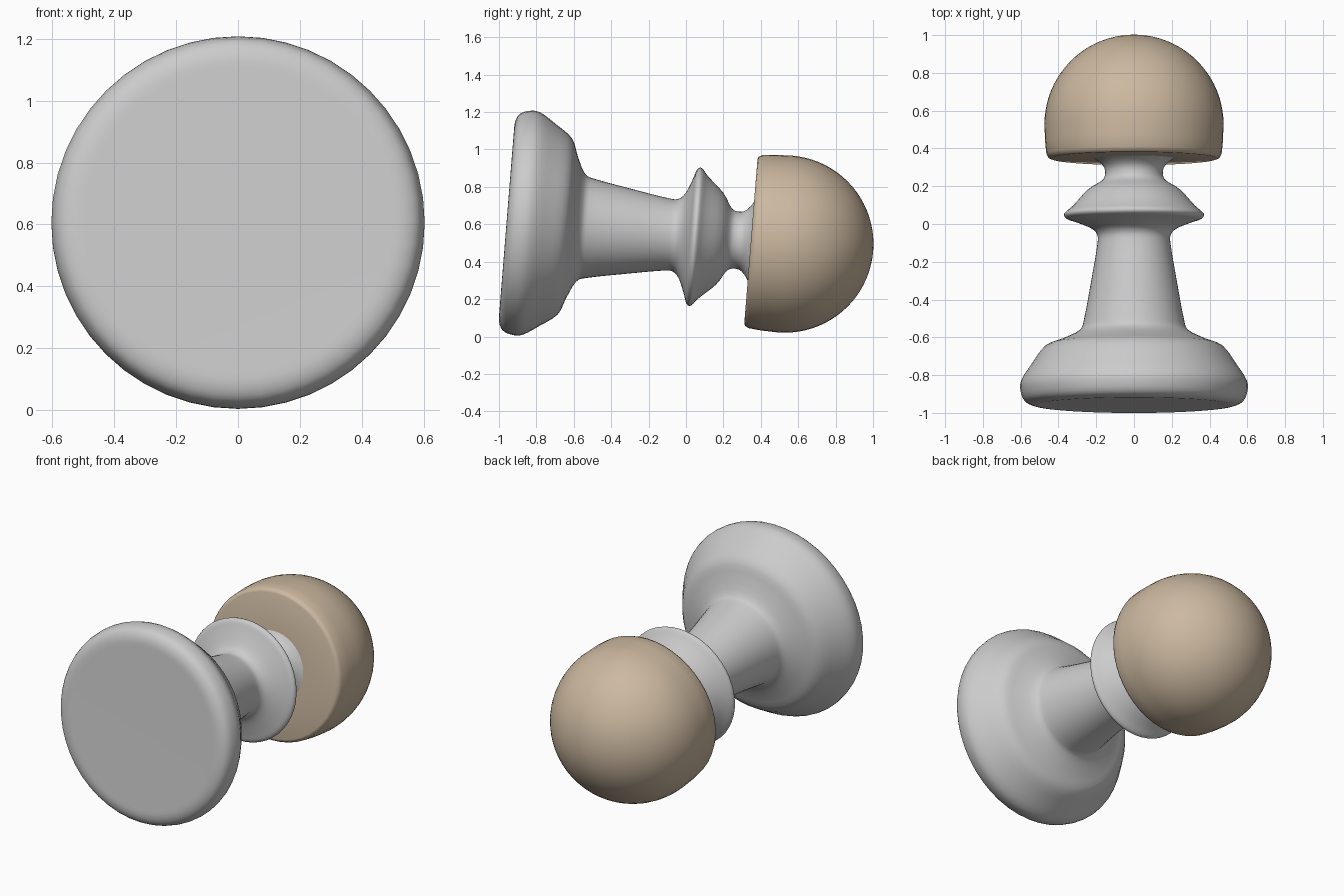
import bpy, bmesh, math
from mathutils import Matrix

if "Cube" in bpy.data.objects:
    bpy.data.objects.remove(bpy.data.objects["Cube"])

TILT = math.radians(4.6)
SEG = 48
# local z is the turning axis: tip it onto +y, drooping slightly toward the head
PLACE = Matrix.Translation((0, 0, 0.537)) @ Matrix.Rotation(-math.pi / 2 - TILT, 4, 'X')


def smooth_profile(pts, steps=3):
    # Catmull-Rom through the profile points
    out = []
    for i in range(len(pts) - 1):
        p0, p1, p2, p3 = pts[max(i - 1, 0)], pts[i], pts[i + 1], pts[min(i + 2, len(pts) - 1)]
        for k in range(steps):
            t = k / steps
            out.append(tuple(0.5 * (2 * b + (c - a) * t + (2 * a - 5 * b + 4 * c - d) * t * t
                                    + (3 * b - a - 3 * c + d) * t ** 3)
                             for a, b, c, d in zip(p0, p1, p2, p3)))
    return out + [pts[-1]]


def lathe(name, profile, color=None):
    # profile: (distance along axis, radius); both ends closed to the axis
    bm = bmesh.new()
    rings = []
    for s, r in profile:
        rings.append([bm.verts.new((r * math.cos(2 * math.pi * i / SEG),
                                    r * math.sin(2 * math.pi * i / SEG), s)) for i in range(SEG)])
    for a, b in zip(rings, rings[1:]):
        for i in range(SEG):
            j = (i + 1) % SEG
            bm.faces.new((a[i], a[j], b[j], b[i]))
    bm.faces.new(rings[0][::-1])
    bm.faces.new(rings[-1])
    bmesh.ops.recalc_face_normals(bm, faces=bm.faces)
    bm.transform(PLACE)
    me = bpy.data.meshes.new(name)
    bm.to_mesh(me)
    bm.free()
    ob = bpy.data.objects.new(name, me)
    bpy.context.collection.objects.link(ob)
    if color:
        mat = bpy.data.materials.new(name + "_color")
        mat.diffuse_color = color
        mat.use_nodes = True
        mat.node_tree.nodes["Principled BSDF"].inputs["Base Color"].default_value = mat.diffuse_color
        me.materials.append(mat)
    bpy.ops.object.select_all(action='DESELECT')
    ob.select_set(True)
    bpy.context.view_layer.objects.active = ob
    bpy.ops.object.shade_smooth_by_angle(angle=math.radians(45))
    return ob


# flared foot, tapering stem, collar and neck in one turning
lathe("turned_body", smooth_profile([
    (-0.962, 0.48), (-0.96, 0.535), (-0.938, 0.58), (-0.89, 0.600), (-0.83, 0.597),
    (-0.74, 0.54), (-0.65, 0.473), (-0.613, 0.385), (-0.565, 0.289), (-0.503, 0.264),
    (-0.31, 0.228), (-0.116, 0.195), (-0.056, 0.195), (-0.019, 0.232), (0.015, 0.315),
    (0.031, 0.360), (0.056, 0.369), (0.095, 0.325), (0.181, 0.246), (0.227, 0.174),
    (0.258, 0.154), (0.298, 0.157), (0.331, 0.185), (0.358, 0.23)]))

# domed head with a flat underside and rounded rim
C, R = 0.53, 0.474
dome = [(C + R * math.sin(a), R * math.cos(a))
        for a in (math.pi / 2 * k / 20 * 0.995 for k in range(21))]
lathe("domed_head", [(0.348, 0.2), (0.348, 0.44), (0.353, 0.454), (0.374, 0.464),
                     (0.44, 0.471)] + dome, (0.60, 0.48, 0.35, 1))
